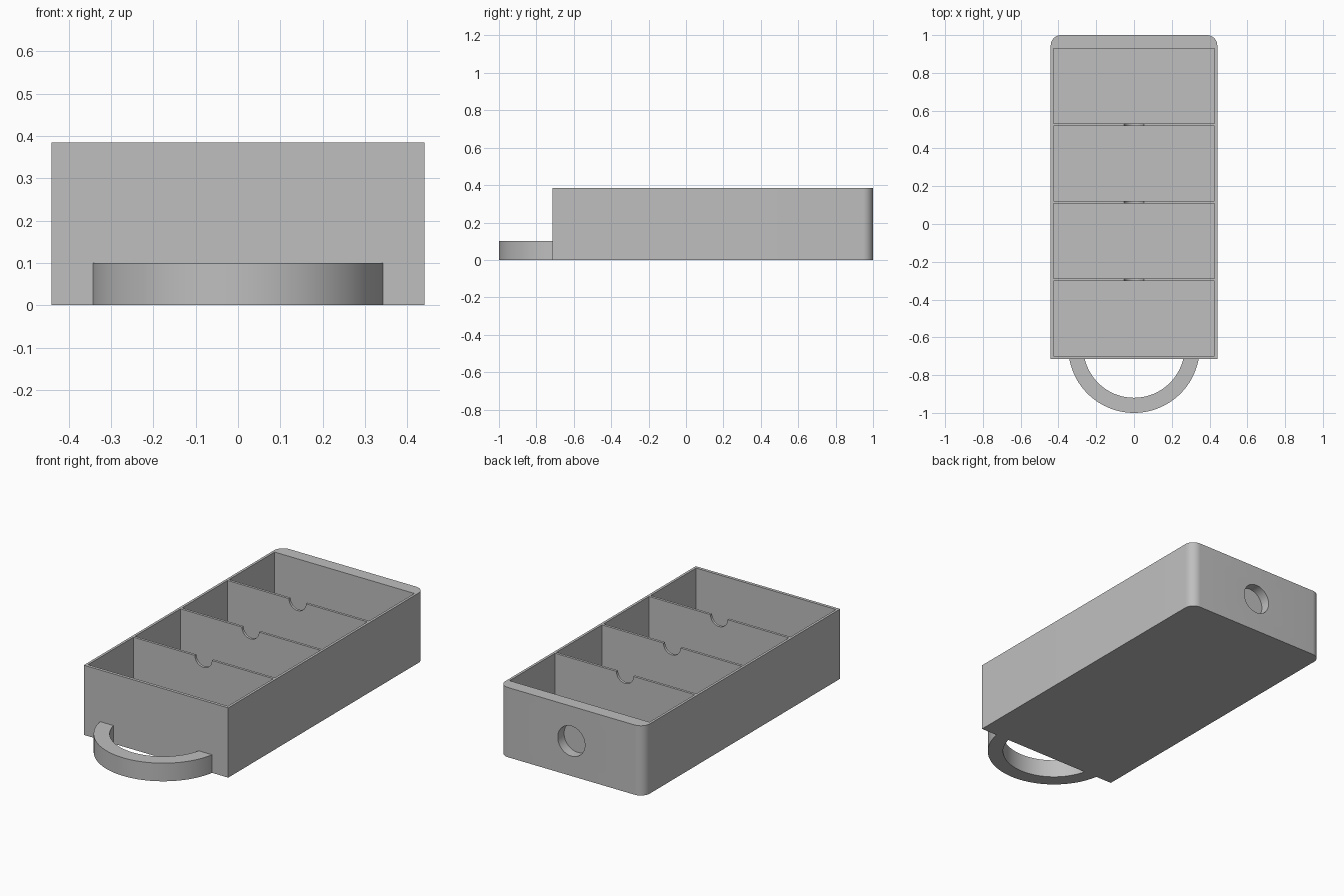
import bpy, bmesh
from math import sin, cos, asin, pi, radians
from mathutils import Matrix

cube = bpy.data.objects.get("Cube")
if cube:
    bpy.data.objects.remove(cube, do_unlink=True)

# Main dimensions
HALF_W, FRONT, BACK, HEIGHT = 0.441, -0.715, 1.0, 0.385
WALL, FLOOR = 0.014, 0.015
INNER_FRONT, INNER_BACK = -0.698, 0.929
CELLS = 4
CORNER = 0.055

grey = bpy.data.materials.new("plain grey")
grey.use_nodes = True
grey.diffuse_color = (0.52, 0.52, 0.52, 1)
grey.node_tree.nodes["Principled BSDF"].inputs["Base Color"].default_value = grey.diffuse_color


def make_object(name, bm):
    bmesh.ops.recalc_face_normals(bm, faces=bm.faces)
    mesh = bpy.data.meshes.new(name)
    bm.to_mesh(mesh)
    bm.free()
    mesh.materials.append(grey)
    obj = bpy.data.objects.new(name, mesh)
    bpy.context.collection.objects.link(obj)
    return obj


def arc(cx, cy, r, start, end, steps):
    angles = [start + (end - start) * i / steps for i in range(steps + 1)]
    return [(cx + r * cos(a), cy + r * sin(a)) for a in angles]


def extrude_profile(name, points, height):
    bm = bmesh.new()
    face = bm.faces.new([bm.verts.new((x, y, 0)) for x, y in points])
    new = bmesh.ops.extrude_face_region(bm, geom=[face])["geom"]
    top = [v for v in new if isinstance(v, bmesh.types.BMVert)]
    bmesh.ops.translate(bm, verts=top, vec=(0, 0, height))
    return make_object(name, bm)


def box(name, x0, x1, y0, y1, z0, z1):
    obj = extrude_profile(name, [(x0, y0), (x1, y0), (x1, y1), (x0, y1)], z1 - z0)
    obj.data.transform(Matrix.Translation((0, 0, z0)))
    return obj


def cylinder_along_y(name, radius, y0, y1, z):
    bm = bmesh.new()
    place = Matrix.Translation((0, (y0 + y1) / 2, z)) @ Matrix.Rotation(pi / 2, 4, 'X')
    bmesh.ops.create_cone(bm, cap_ends=True, segments=48, radius1=radius,
                          radius2=radius, depth=y1 - y0, matrix=place)
    return make_object(name, bm)


def activate(obj):
    bpy.ops.object.select_all(action='DESELECT')
    obj.select_set(True)
    bpy.context.view_layer.objects.active = obj


def cut(target, cutter):
    mod = target.modifiers.new("cut", 'BOOLEAN')
    mod.operation = 'DIFFERENCE'
    mod.solver = 'EXACT'
    mod.object = cutter
    activate(target)
    bpy.ops.object.modifier_apply(modifier=mod.name)
    bpy.data.objects.remove(cutter, do_unlink=True)


# Tray body: square front corners, rounded back corners
outline = [(-HALF_W, FRONT), (HALF_W, FRONT)]
outline += arc(HALF_W - CORNER, BACK - CORNER, CORNER, 0, pi / 2, 10)
outline += arc(CORNER - HALF_W, BACK - CORNER, CORNER, pi / 2, pi, 10)
tray = extrude_profile("drawer_tray", outline, HEIGHT)

# Row of compartments, leaving thin dividers between them
cell = (INNER_BACK - INNER_FRONT - WALL * (CELLS - 1)) / CELLS
for i in range(CELLS):
    y = INNER_FRONT + i * (cell + WALL)
    cut(tray, box("compartment_cutter", WALL - HALF_W, HALF_W - WALL,
                  y, y + cell, FLOOR, HEIGHT + 0.1))

# Finger notches through all dividers, and a blind round recess in the back
cut(tray, cylinder_along_y("notch_cutter", 0.052, INNER_FRONT + cell / 2,
                           INNER_BACK - cell / 2, HEIGHT))
cut(tray, cylinder_along_y("recess_cutter", 0.083, BACK - 0.055, BACK + 0.1, HEIGHT / 2))

# Curved pull handle, its ends sunk just into the front wall
OUTER, INNER = 0.348, 0.268
centre_y = -1 + OUTER
drop = centre_y - (FRONT + 0.005)
a_out, a_in = asin(drop / OUTER), asin(drop / INNER)
ring = arc(0, centre_y, OUTER, -pi + a_out, -a_out, 48)
ring += arc(0, centre_y, INNER, -a_in, -pi + a_in, 48)
handle = extrude_profile("pull_handle", ring, 0.1)

for obj in (tray, handle):
    activate(obj)
    bpy.ops.object.shade_smooth_by_angle(angle=radians(30))
